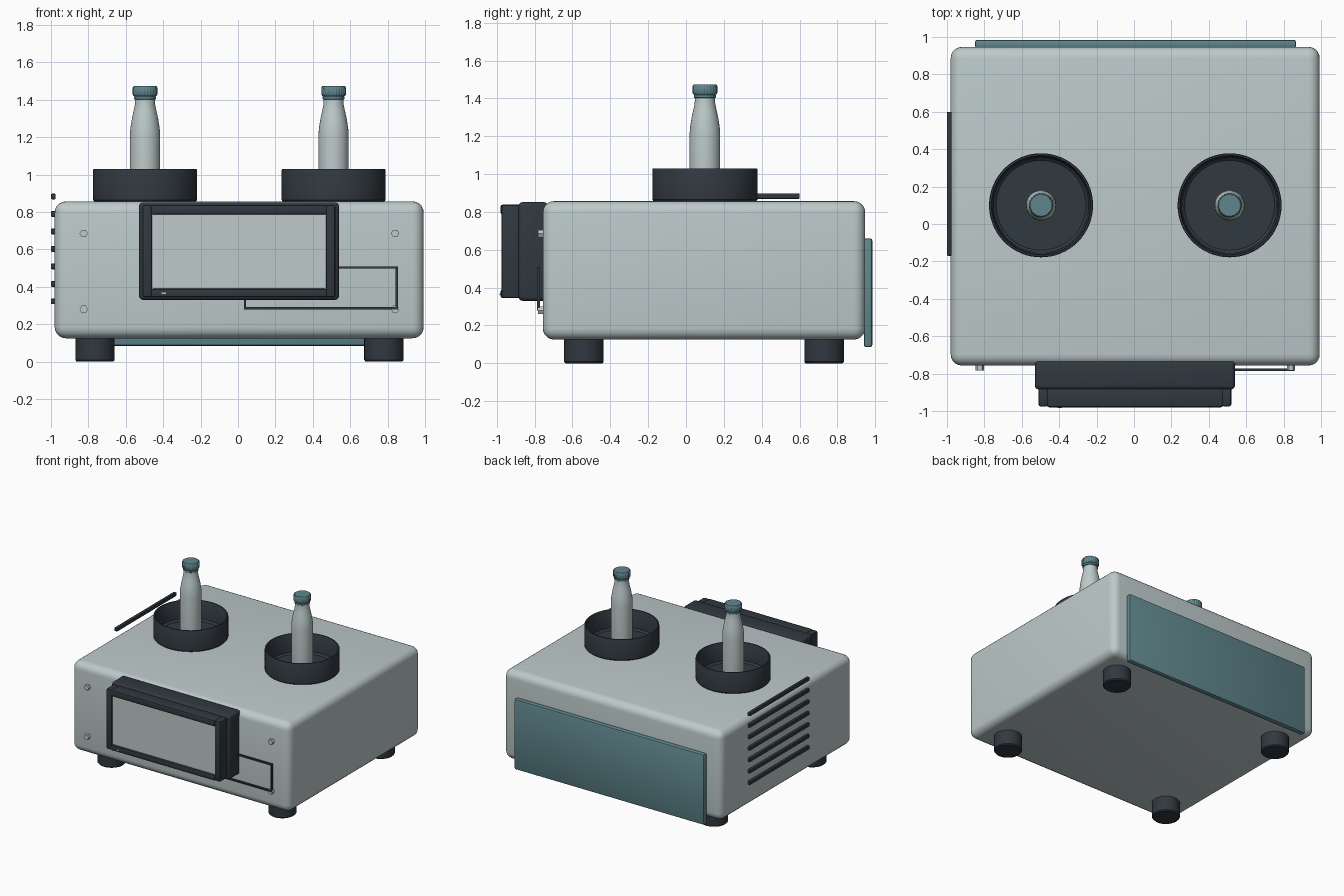
import bpy, bmesh, math

if "Cube" in bpy.data.objects:
    bpy.data.objects.remove(bpy.data.objects["Cube"])


def material(name, rgb):
    m = bpy.data.materials.new(name)
    m.diffuse_color = (*rgb, 1)
    m.use_nodes = True
    m.node_tree.nodes["Principled BSDF"].inputs["Base Color"].default_value = m.diffuse_color
    return m


SHELL = material("pale grey", (0.51, 0.59, 0.59))
DARK = material("charcoal", (0.030, 0.040, 0.050))
TEAL = material("teal", (0.115, 0.240, 0.270))


def finish(name, bm, mat, bevel=0, segments=3):
    bmesh.ops.recalc_face_normals(bm, faces=bm.faces)
    mesh = bpy.data.meshes.new(name)
    bm.to_mesh(mesh)
    bm.free()
    ob = bpy.data.objects.new(name, mesh)
    bpy.context.collection.objects.link(ob)
    mesh.materials.append(mat)
    bpy.ops.object.select_all(action='DESELECT')
    bpy.context.view_layer.objects.active = ob
    ob.select_set(True)
    if bevel:
        mod = ob.modifiers.new("rounding", 'BEVEL')
        mod.width, mod.segments = bevel, segments
        bpy.ops.object.modifier_apply(modifier=mod.name)
    bpy.ops.object.shade_smooth_by_angle(angle=math.radians(35))
    return ob


def box(name, x, y, z, mat, bevel=0, segments=3):
    """Box from (min, max) pairs."""
    bm = bmesh.new()
    bmesh.ops.create_cube(bm, size=1)
    for v in bm.verts:
        v.co = [(a + b) / 2 + c * (b - a) for c, (a, b) in zip(v.co, (x, y, z))]
    return finish(name, bm, mat, bevel, segments)


def lathe(name, profile, cx, cy, mat, n=48, ridge=0):
    """Turned solid from (radius, z) points; ridge pulls in every other column."""
    bm = bmesh.new()
    rings = []
    for r, z in profile:
        ring = []
        for i in range(n):
            a = 2 * math.pi * i / n
            k = r - (ridge if i % 4 < 2 else 0)
            ring.append(bm.verts.new((cx + k * math.cos(a), cy + k * math.sin(a), z)))
        rings.append(ring)
    for lo, hi in zip(rings, rings[1:]):
        for i in range(n):
            j = (i + 1) % n
            bm.faces.new((lo[i], lo[j], hi[j], hi[i]))
    bm.faces.new(rings[0][::-1])
    bm.faces.new(rings[-1])
    return finish(name, bm, mat)


# Main housing and rear panel
box("housing", (-0.98, 0.993), (-0.757, 0.947), (0.125, 0.857), SHELL, 0.06, 5)
box("rear_panel", (-0.85, 0.866), (0.94, 0.985), (0.085, 0.66), TEAL, 0.012, 2)

# Feet
for x in (-0.765, 0.78):
    for y in (-0.54, 0.73):
        lathe("foot", [(0.098, 0), (0.105, 0.008), (0.105, 0.13)], x, y, DARK, 32)

# Side vent slats
for i in range(7):
    z = 0.883 - i * 0.0935
    box("vent_slat", (-1.0, -0.975), (-0.17, 0.60), (z - 0.015, z + 0.015), DARK, 0.005, 2)

# Round trays with bottles and ridged caps
for x in (-0.497, 0.511):
    y = 0.1
    lathe("tray", [(0.272, 0.857), (0.278, 0.865), (0.278, 1.024), (0.275, 1.03),
                   (0.266, 1.03), (0.262, 1.024), (0.255, 0.885), (0.24, 0.872)], x, y, DARK, 64)
    lathe("bottle", [(0.08, 0.868), (0.081, 0.88), (0.081, 1.21), (0.078, 1.25),
                     (0.070, 1.30), (0.060, 1.345), (0.054, 1.375), (0.053, 1.41)], x, y, SHELL)
    lathe("cap_collar", [(0.052, 1.40), (0.058, 1.404), (0.058, 1.418), (0.054, 1.422)], x, y, TEAL)
    lathe("cap", [(0.060, 1.42), (0.066, 1.428), (0.066, 1.465), (0.060, 1.474)],
          x, y, TEAL, 96, 0.003)

# Display: rear case, front block, frame bars, screen, indicator
box("display_case", (-0.53, 0.54), (-0.885, -0.73), (0.33, 0.852), DARK, 0.022)
box("display_block", (-0.50, 0.51), (-0.955, -0.87), (0.35, 0.83), DARK, 0.008, 2)
for x0, x1 in ((-0.51, -0.46), (0.47, 0.52)):
    box("frame_side", (x0, x1), (-0.975, -0.87), (0.345, 0.838), DARK, 0.01, 2)
for z0, z1 in ((0.345, 0.39), (0.787, 0.838)):
    box("frame_bar", (-0.465, 0.475), (-0.98, -0.87), (z0, z1), DARK, 0.01, 2)
box("screen", (-0.462, 0.472), (-0.963, -0.95), (0.385, 0.79), SHELL)
box("indicator", (-0.41, -0.385), (-0.985, -0.978), (0.362, 0.37), SHELL)

# Thin rectangular outline on the front
for z in (0.286, 0.504):
    box("outline_bar", (0.032, 0.855), (-0.787, -0.772), (z - 0.006, z + 0.006), DARK)
for x in (0.038, 0.849):
    box("outline_post", (x - 0.006, x + 0.006), (-0.787, -0.772), (0.28, 0.51), DARK)

# Hexagonal front bolts
for x in (-0.825, 0.84):
    for z in (0.28, 0.685):
        bm = bmesh.new()
        bmesh.ops.create_cone(bm, cap_ends=True, segments=6, radius1=0.022, radius2=0.022, depth=0.035)
        for v in bm.verts:
            v.co = (x + v.co.y, -0.765 + v.co.z, z + v.co.x)
        finish("bolt", bm, SHELL)
